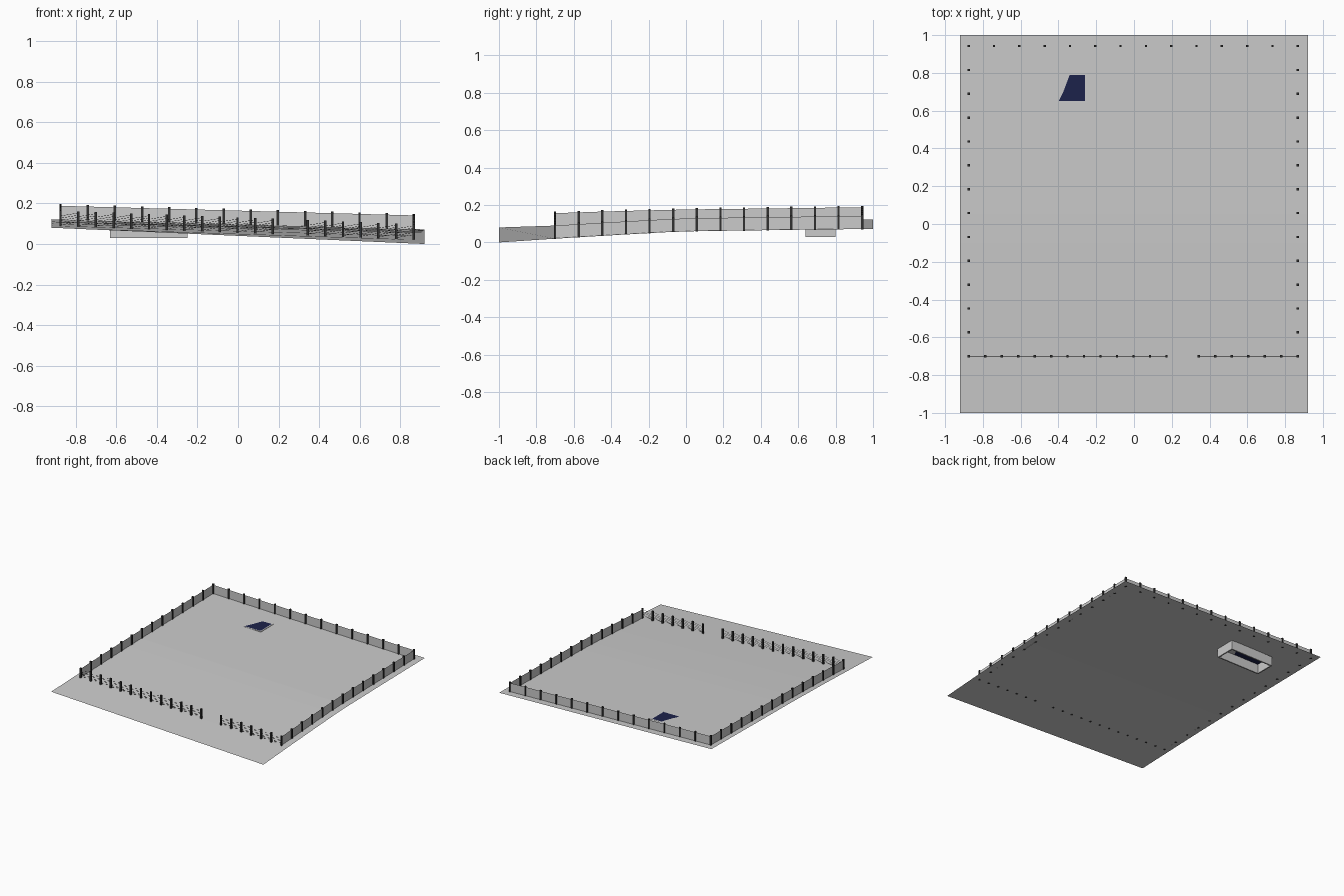
import bpy, bmesh
from mathutils import Vector

if "Cube" in bpy.data.objects:
    bpy.data.objects.remove(bpy.data.objects["Cube"])

def material(name, rgb):
    m = bpy.data.materials.new(name)
    m.diffuse_color = (*rgb, 1)
    m.use_nodes = True
    m.node_tree.nodes["Principled BSDF"].inputs["Base Color"].default_value = m.diffuse_color
    return m

dark = material("dark_metal", (0.03, 0.03, 0.03))
navy = material("navy_water", (0.012, 0.016, 0.07))

def finish(name, bm, mat=None):
    me = bpy.data.meshes.new(name)
    bm.to_mesh(me)
    bm.free()
    ob = bpy.data.objects.new(name, me)
    bpy.context.collection.objects.link(ob)
    if mat:
        me.materials.append(mat)
    return ob

# Slope profile: y, height at the left edge, height at the right edge
PROFILE = [(-1, .08, 0), (-.7, .09, .02), (-.4, .1, .038), (-.1, .107, .055),
           (.05, .11, .06), (.4, .114, .065), (.7, .118, .069), (1, .122, .072)]

def ground_z(x, y):
    for (y0, l0, r0), (y1, l1, r1) in zip(PROFILE, PROFILE[1:]):
        if y <= y1:
            break
    t = (y - y0) / (y1 - y0)
    left, right = l0 + t * (l1 - l0), r0 + t * (r1 - r0)
    return left + (right - left) * (x + .92) / 1.84

def on_ground(x, y, h=0):
    return Vector((x, y, ground_z(x, y) + h))

def box(bm, lo, hi):
    vs = bmesh.ops.create_cube(bm, size=1)["verts"]
    for v in vs:
        v.co = Vector([(lo[i] + hi[i]) / 2 + v.co[i] * (hi[i] - lo[i]) for i in range(3)])

def wire(bm, a, b, r=.0008):
    vs = bmesh.ops.create_cone(bm, segments=4, radius1=r, radius2=r, depth=(b - a).length)["verts"]
    q = Vector((0, 0, 1)).rotation_difference(b - a)
    for v in vs:
        v.co = q @ v.co + (a + b) / 2

# Sloping ground sheet
bm = bmesh.new()
rows = [(bm.verts.new((-.92, y, l)), bm.verts.new((.92, y, r))) for y, l, r in PROFILE]
for (a, b), (c, d) in zip(rows, rows[1:]):
    bm.faces.new((a, b, d, c))
finish("ground", bm)

# Fence runs: name, start, end, number of bays, panelled or wired
RUNS = [("back", (-.875, .942), (.867, .942), 13, True),
        ("left", (-.875, -.7), (-.875, .942), 13, True),
        ("right", (.867, -.7), (.867, .942), 13, True),
        ("front_left", (-.875, -.7), (.172, -.7), 12, False),
        ("front_right", (.343, -.7), (.867, -.7), 6, False)]

for name, a, b, n, solid in RUNS:
    pts = [tuple(Vector(a).lerp(Vector(b), i / n)) for i in range(n + 1)]
    # Posts
    bm = bmesh.new()
    for x, y in pts:
        z = ground_z(x, y)
        box(bm, (x - .006, y - .006, z - .003), (x + .006, y + .006, z + .076))
    finish(name + "_fence_posts", bm, dark)
    bm = bmesh.new()
    for p, q in zip(pts, pts[1:]):
        if solid:
            # Sheet panel between two posts
            bm.faces.new([bm.verts.new(c) for c in (on_ground(*p), on_ground(*q),
                                                    on_ground(*q, .068), on_ground(*p, .068))])
        else:
            # Slanted wires between two posts
            for k in range(5):
                h = .006 + k * .011
                wire(bm, on_ground(*p, h), on_ground(*q, h + .018))
    finish(name + ("_fence_panels" if solid else "_fence_wires"), bm, None if solid else dark)

# Pool walls, open below, mostly sunk under the slope
bm = bmesh.new()
X0, X1, Y0, Y1, Z0, Z1, T = -.63, -.25, .64, .80, .03, .1035, .01
box(bm, (X0, Y0, Z0), (X1, Y0 + T, Z1))
box(bm, (X0, Y1 - T, Z0), (X1, Y1, Z1))
box(bm, (X0, Y0 + T, Z0), (X0 + T, Y1 - T, Z1))
box(bm, (X1 - T, Y0 + T, Z0), (X1, Y1 - T, Z1))
finish("pool_walls", bm)

# Level water sheet, emerging where the slope drops below it
wz = ground_z(-.365, .72)
bm = bmesh.new()
bm.faces.new([bm.verts.new((x, y, wz)) for x, y in
              ((X0 + T, Y0 + T), (X1 - T, Y0 + T), (X1 - T, Y1 - T), (X0 + T, Y1 - T))])
finish("pool_water", bm, navy)
